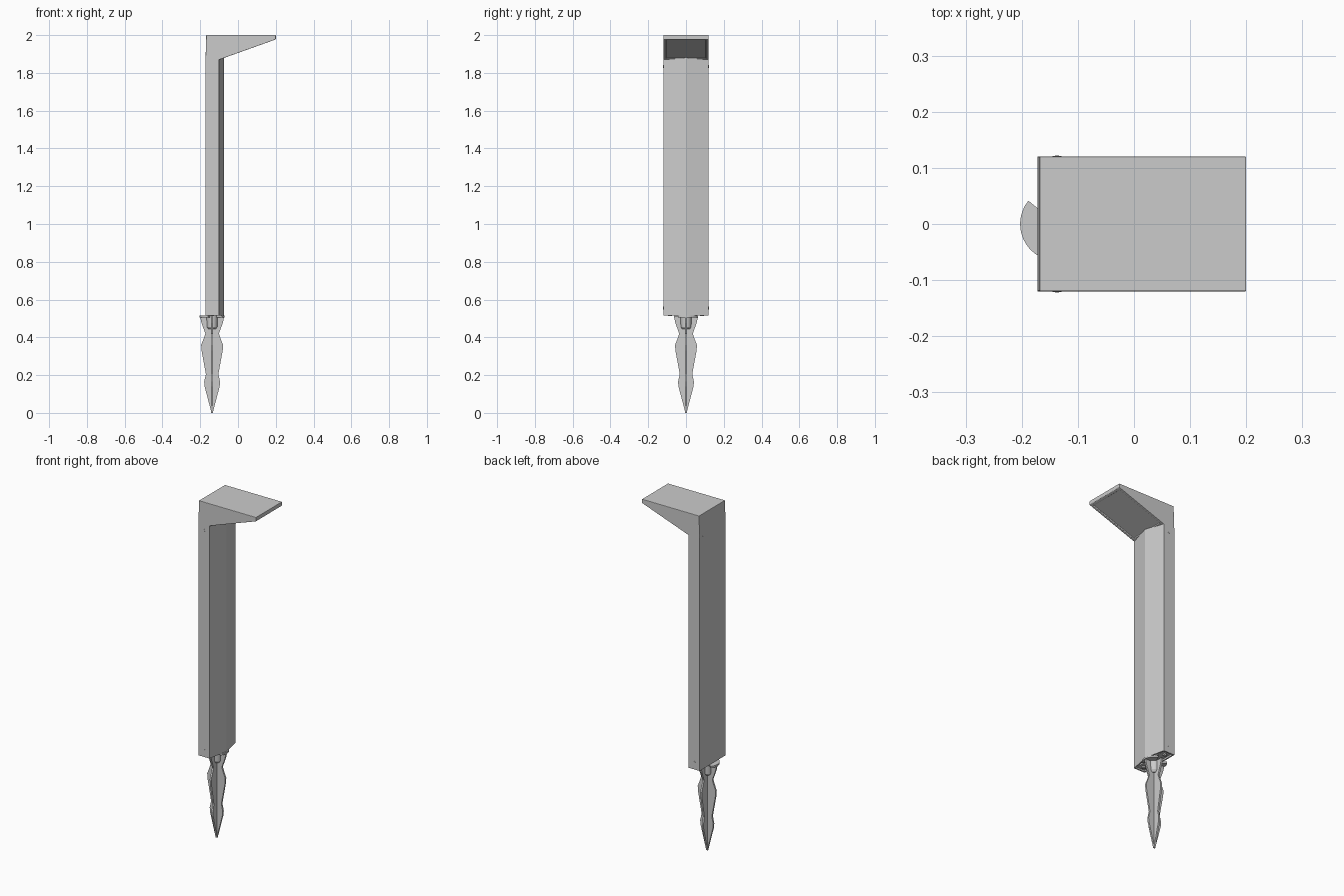
import bpy, bmesh
from math import cos, sin, radians, pi
from mathutils import Matrix

if "Cube" in bpy.data.objects:
    bpy.data.objects.remove(bpy.data.objects["Cube"])

CX = -0.137          # axis of the spike and side screws


def make(name, bm, bevel=0.0, smooth=False):
    bmesh.ops.recalc_face_normals(bm, faces=bm.faces[:])
    me = bpy.data.meshes.new(name)
    bm.to_mesh(me)
    bm.free()
    ob = bpy.data.objects.new(name, me)
    bpy.context.collection.objects.link(ob)
    if bevel:
        m = ob.modifiers.new("bevel", 'BEVEL')
        m.width, m.segments = bevel, 2
    if smooth:
        bpy.context.view_layer.objects.active = ob
        ob.select_set(True)
        bpy.ops.object.shade_smooth_by_angle(angle=radians(35))
        ob.select_set(False)
    return ob


def prism(pts, vec):
    """Closed polygon extruded along vec."""
    bm = bmesh.new()
    f = bm.faces.new([bm.verts.new(p) for p in pts])
    r = bmesh.ops.extrude_face_region(bm, geom=[f])
    vs = [g for g in r['geom'] if isinstance(g, bmesh.types.BMVert)]
    bmesh.ops.translate(bm, verts=vs, vec=vec)
    return bm


def cylinder(name, r1, r2, depth, loc, rot=Matrix.Identity(4), n=24):
    bm = bmesh.new()
    bmesh.ops.create_cone(bm, cap_ends=True, segments=n, radius1=r1, radius2=r2,
                          depth=depth, matrix=Matrix.Translation(loc) @ rot)
    return make(name, bm, smooth=True)


def box(name, size, loc):
    bm = bmesh.new()
    bmesh.ops.create_cube(bm, size=1, matrix=Matrix.Translation(loc)
                          @ Matrix.Diagonal((*size, 1)))
    return make(name, bm)


# Hollow post with a shallow V-shaped front, top cut to meet the sloped head
def section(t):
    return [(-0.172 + t, -0.12 + t), (-0.101 - t * 0.8, -0.12 + t), (-0.075 - t, 0),
            (-0.101 - t * 0.8, 0.12 - t), (-0.172 + t, 0.12 - t)]


def top_z(x):
    return 1.872 + max(0, x + 0.10) * 0.35


bm = bmesh.new()
rings = []
for t in (0, 0.007):
    low = [bm.verts.new((x, y, 0.515)) for x, y in section(t)]
    high = [bm.verts.new((x, y, top_z(x))) for x, y in section(t)]
    rings.append((low, high))
(ol, oh), (il, ih) = rings
for a, b in ((ol, oh), (oh, ih), (ih, il), (il, ol)):
    for i in range(5):
        j = (i + 1) % 5
        bm.faces.new((a[i], a[j], b[j], b[i]))
make("post", bm)

# Wedge head with a recessed lens frame on its sloped underside
profile = [(-0.172, 1.87), (-0.168, 2.0), (0.2, 2.0), (0.2, 1.977), (-0.10, 1.87)]
bm = prism([(x, -0.12, z) for x, z in profile], (0, 0.24, 0))
bm.normal_update()
bmesh.ops.recalc_face_normals(bm, faces=bm.faces[:])
under = [f for f in bm.faces if f.normal.z < -0.5 and f.normal.x > 0.1]
bmesh.ops.inset_region(bm, faces=under, thickness=0.02)
bmesh.ops.inset_region(bm, faces=under, thickness=0.002, depth=-0.005)
make("lamp_head", bm, bevel=0.002)

# Side screws
for side in (-1, 1):
    for z in (0.555, 1.835):
        loc = (CX, side * 0.119, z)
        rot = Matrix.Rotation(pi / 2, 4, 'X')
        cylinder("side_screw", 0.008, 0.008, 0.004, loc, rot, 16)
        cylinder("screw_centre", 0.004, 0.004, 0.006, loc, rot, 6)

# Base bracket inside the bottom of the post
box("base_bracket", (0.05, 0.222, 0.008), (CX, 0, 0.526))
for side in (-1, 1):
    box("bracket_tab", (0.05, 0.006, 0.06), (CX, side * 0.109, 0.555))
    cylinder("bracket_bolt", 0.011, 0.011, 0.012, (CX, side * 0.085, 0.519), n=6)

# Bayonet flange: two opposite sectors around the socket
for start in (141, 321):
    pts = []
    for k in range(13):
        a = radians(start + 109 * k / 12)
        pts.append((CX + 0.066 * cos(a), 0.066 * sin(a), 0.506))
    pts.append((CX, 0, 0.506))
    make("spike_flange", prism(pts, (0, 0, 0.01)))

# Spike socket and its tapered end
cylinder("spike_socket", 0.028, 0.03, 0.06, (CX, 0, 0.485))
cylinder("socket_taper", 0.02, 0.028, 0.012, (CX, 0, 0.449))

# Crossed spike fins with a wavy outline
half = [(0.064, 0.51), (0.056, 0.475), (0.036, 0.42), (0.046, 0.39), (0.058, 0.36),
        (0.056, 0.33), (0.033, 0.205), (0.042, 0.165), (0.04, 0.14), (0.003, 0.0)]
outline = half + [(-w, z) for w, z in reversed(half)]
for turn in (0, pi / 2):
    bm = prism([(w, -0.005, z) for w, z in outline], (0, 0.01, 0))
    bmesh.ops.transform(bm, verts=bm.verts[:], matrix=Matrix.Translation((CX, 0, 0))
                        @ Matrix.Rotation(turn, 4, 'Z'))
    make("spike_fin", bm)
